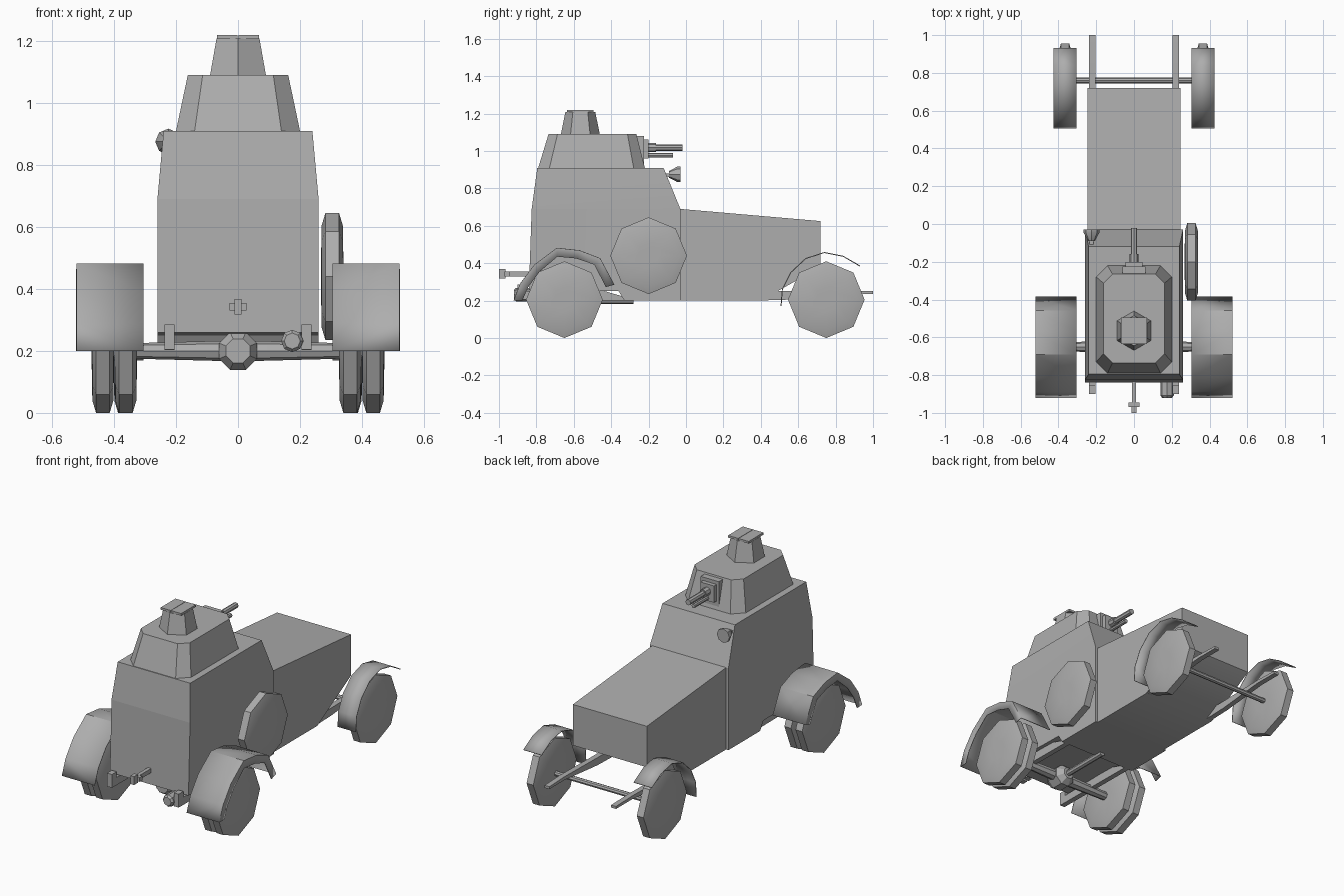
import bpy, bmesh, math
from mathutils import Vector, Matrix

cube = bpy.data.objects.get("Cube")
if cube:
    bpy.data.objects.remove(cube)

GREY = (0.42, 0.42, 0.42, 1)
paint = bpy.data.materials.new("grey paint")
paint.use_nodes = True
paint.diffuse_color = GREY
paint.node_tree.nodes["Principled BSDF"].inputs["Base Color"].default_value = GREY


def finish(name, bm, angle=30, closed=True):
    if closed:
        bmesh.ops.recalc_face_normals(bm, faces=bm.faces)
    mesh = bpy.data.meshes.new(name)
    bm.to_mesh(mesh)
    bm.free()
    mesh.materials.append(paint)
    ob = bpy.data.objects.new(name, mesh)
    bpy.context.collection.objects.link(ob)
    bpy.ops.object.select_all(action='DESELECT')
    ob.select_set(True)
    bpy.context.view_layer.objects.active = ob
    bpy.ops.object.shade_smooth_by_angle(angle=math.radians(angle))
    return ob


def loft(bm, rings):
    """Skin a stack of equal-length rings and cap both ends."""
    rows = [[bm.verts.new(p) for p in ring] for ring in rings]
    n = len(rows[0])
    for a, b in zip(rows, rows[1:]):
        for i in range(n):
            j = (i + 1) % n
            bm.faces.new((a[i], a[j], b[j], b[i]))
    bm.faces.new(rows[0])
    bm.faces.new(rows[-1])


def prism(name, profile, x0, x1):
    """Side profile of (y, z) points pulled along x."""
    bm = bmesh.new()
    loft(bm, [[(x, y, z) for y, z in profile] for x in (x0, x1)])
    return finish(name, bm)


def box(name, x, y, z):
    return prism(name, [(y[0], z[0]), (y[1], z[0]), (y[1], z[1]), (y[0], z[1])], *x)


def lathe(name, centre, axis, profile, sides=8, turn=0.0, angle=30):
    """Round part: (offset along axis, radius) pairs."""
    rot = Vector((0, 0, 1)).rotation_difference(Vector(axis)).to_matrix()
    place = Matrix.Translation(centre) @ rot.to_4x4()
    rings = []
    for h, r in profile:
        ring = []
        for i in range(sides):
            a = turn + math.tau * i / sides
            ring.append(place @ Vector((r * math.cos(a), r * math.sin(a), h)))
        rings.append(ring)
    bm = bmesh.new()
    loft(bm, rings)
    return finish(name, bm, angle)


def frustum(name, low, high):
    """Chamfered rectangle loft: (z, half width, y0, y1, chamfer) per end."""
    rings = []
    for z, w, a, b, c in (low, high):
        rings.append([(w, a + c, z), (w, b - c, z), (w - c, b, z), (c - w, b, z),
                      (-w, b - c, z), (-w, a + c, z), (c - w, a, z), (w - c, a, z)])
    bm = bmesh.new()
    loft(bm, rings)
    return finish(name, bm, 15)


# Cabin: narrows above the waist line
bm = bmesh.new()
side = [(-.84, .26), (-.36, .25), (-.33, .2), (-.03, .2), (-.03, .69),
        (-.12, .91), (-.795, .91), (-.825, .69)]
loft(bm, [[(x, y, z) for y, z in side] for x in (-.26, .26)])
bmesh.ops.bisect_plane(bm, geom=bm.verts[:] + bm.edges[:] + bm.faces[:],
                       plane_co=(0, 0, .69), plane_no=(0, 0, 1))
for v in bm.verts:
    if v.co.z > .8:
        v.co.x *= .24 / .26
finish("cabin", bm, 20)

# Bonnet
prism("bonnet", [(-.03, .2), (.4, .2), (.72, .38), (.72, .625), (-.03, .69)], -.245, .245)

# Turret, cupola and hatch
frustum("turret", (.91, .2, -.79, -.22, .06), (1.09, .162, -.735, -.265, .048))
lathe("cupola", (0, -.565, 1.09), (0, 0, 1), [(0, .104), (.118, .08)], 6, math.pi / 2, 10)
for s in (-1, 1):
    box("hatch_door", sorted((s * .001, s * .068)), (-.635, -.495), (1.207, 1.22))

# Gun in its mount
box("gun_mount", (-.06, .06), (-.3, -.225), (.93, 1.08))
box("gun_mount_plate", (-.045, .045), (-.23, -.2), (.96, 1.06))
lathe("gun_jacket", (0, -.21, 1.018), (0, 1, 0), [(0, .024), (.05, .024)])
lathe("gun_barrel", (0, -.17, 1.018), (0, 1, 0), [(0, .017), (.15, .017)])
lathe("gun_cylinder", (0, -.21, .977), (0, 1, 0), [(0, .012), (.14, .012)])

# Headlight on the cabin's right
lathe("headlight", (-.225, -.09, .875), (0, 1, 0), [(0, .018), (.045, .042), (.06, .042)])
box("headlight_bracket", (-.235, -.215), (-.11, -.07), (.86, .88))

# Wheels: eight-sided with softly domed faces
TYRE = [(-.036, .06), (-.034, .165), (-.022, .205), (.022, .205), (.034, .165), (.036, .06)]


def wheel(name, x, y, z):
    lathe(name, (x, y, z), (1, 0, 0), TYRE, 8, 0, 35)


def arch(name, points, x0, x1, lip):
    """Thin mudguard strip with an optional outer lip."""
    cx, cz = sum(p[0] for p in points) / len(points), .2
    bm = bmesh.new()
    rows = []
    for y, z in points:
        d = Vector((cx - y, cz - z)).normalized() * lip
        row = [(x0, y, z), (x1, y, z)]
        if lip:
            row.append((x1, y + d.x, max(z + d.y, .2)))
        rows.append([bm.verts.new(p) for p in row])
    for a, b in zip(rows, rows[1:]):
        for i in range(len(a) - 1):
            bm.faces.new((a[i], a[i + 1], b[i + 1], b[i]))
    bmesh.ops.recalc_face_normals(bm, faces=bm.faces)
    ob = finish(name, bm, 40, False)
    solid = ob.modifiers.new("sheet", 'SOLIDIFY')
    solid.thickness = .005
    solid.offset = 0


REAR_ARCH = [(-.92, .2), (-.885, .29), (-.81, .39), (-.69, .48), (-.57, .467),
             (-.46, .425), (-.385, .285)]
FRONT_ARCH = [(.508, .17), (.515, .26), (.56, .35), (.64, .425), (.74, .457),
              (.84, .437), (.93, .385)]
for s, side_name in ((1, "left"), (-1, "right")):
    wheel(side_name + "_front_wheel", s * .365, .75, .205)
    wheel(side_name + "_rear_inner_wheel", s * .362, -.65, .205)
    wheel(side_name + "_rear_outer_wheel", s * .436, -.65, .205)
    arch(side_name + "_rear_mudguard", REAR_ARCH, s * .305, s * .52, .045)
    arch(side_name + "_front_mudguard", FRONT_ARCH, s * .305, s * .425, 0)
    # Chassis rails with rear end blocks
    x = sorted((s * .205, s * .237))
    prism(side_name + "_rear_rail", [(-.9, .205), (-.33, .2), (-.33, .22), (-.45, .255),
                                     (-.9, .25)], *x)
    box(side_name + "_rail_block", x, (-.9, -.855), (.21, .285))
    prism(side_name + "_front_rail", [(.38, .2), (.55, .205), (.85, .235), (1, .235),
                                      (1, .25), (.85, .255), (.55, .25), (.38, .25)], *x)

# Spare wheel on the left flank
wheel("spare_wheel", .304, -.2, .44)

# Axles, differential and drive shaft
lathe("front_axle", (0, .76, .205), (1, 0, 0), [(-.36, .015), (.36, .015)])
lathe("rear_axle", (0, -.65, .2), (1, 0, 0),
      [(-.42, .02), (-.3, .026), (0, .034), (.3, .026), (.42, .02)])
lathe("differential", (0, -.65, .2), (0, 1, 0),
      [(-.07, .042), (-.035, .066), (.035, .066), (.07, .035)], 8, math.pi / 8)
lathe("drive_shaft", (0, -.6, .2), (0, 1, 0), [(0, .018), (.32, .018)])

# Exhaust and tow hitch at the back
lathe("exhaust", (.175, -.92, .232), (0, 1, 0), [(0, .026), (.012, .036), (.12, .036)])
box("tow_bar", (-.011, .011), (-1, -.82), (.33, .355))
box("tow_cross", (-.028, .028), (-.97, -.945), (.33, .355))
box("tow_pin", (-.012, .012), (-1, -.965), (.318, .368))
